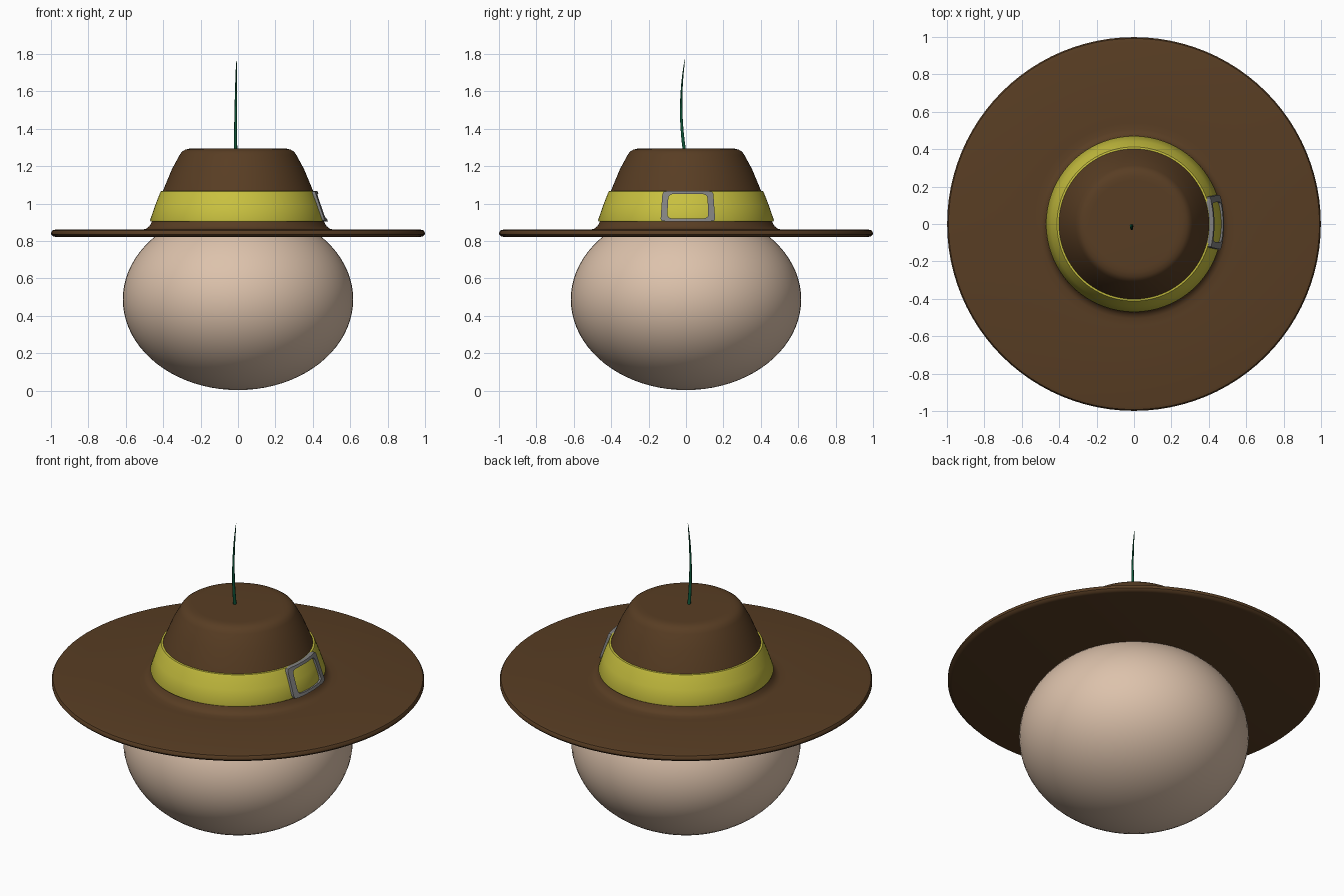
import bpy, bmesh, math

if "Cube" in bpy.data.objects:
    bpy.data.objects.remove(bpy.data.objects["Cube"])


def material(name, rgb):
    m = bpy.data.materials.new(name)
    m.diffuse_color = (*rgb, 1)
    m.use_nodes = True
    m.node_tree.nodes["Principled BSDF"].inputs["Base Color"].default_value = m.diffuse_color
    return m


SKIN = material("pale skin", (0.72, 0.54, 0.41))
BROWN = material("brown felt", (0.098, 0.047, 0.017))
YELLOW = material("yellow ribbon", (0.58, 0.53, 0.05))
GREY = material("grey metal", (0.22, 0.22, 0.22))
GREEN = material("dark green", (0.004, 0.09, 0.04))


def finish(bm, name, mat, angle=40):
    bmesh.ops.remove_doubles(bm, verts=bm.verts, dist=1e-5)
    bmesh.ops.recalc_face_normals(bm, faces=bm.faces)
    me = bpy.data.meshes.new(name)
    bm.to_mesh(me)
    bm.free()
    ob = bpy.data.objects.new(name, me)
    bpy.context.collection.objects.link(ob)
    me.materials.append(mat)
    bpy.ops.object.select_all(action='DESELECT')
    bpy.context.view_layer.objects.active = ob
    ob.select_set(True)
    bpy.ops.object.shade_smooth_by_angle(angle=math.radians(angle))
    return ob


def lathe(name, profile, mat, closed=False, n=96):
    """Spin an (r, z) profile around the z axis."""
    bm = bmesh.new()
    vs = [bm.verts.new((r, 0, z)) for r, z in profile]
    if closed:
        vs.append(vs[0])
    edges = [bm.edges.new(p) for p in zip(vs, vs[1:])]
    bmesh.ops.spin(bm, geom=list(set(vs)) + edges, cent=(0, 0, 0), axis=(0, 0, 1),
                   angle=math.tau, steps=n, use_merge=True)
    return finish(bm, name, mat)


# Head: slightly flattened ball
bm = bmesh.new()
bmesh.ops.create_uvsphere(bm, u_segments=64, v_segments=40, radius=1)
for v in bm.verts:
    v.co = (v.co.x * 0.616, v.co.y * 0.616, 0.488 + v.co.z * 0.485)
finish(bm, "head", SKIN)

# Hat: brim and crown in one profile
lathe("hat", [(0, 0.822), (0.975, 0.822), (0.99, 0.826), (0.999, 0.836), (0.999, 0.846),
              (0.992, 0.857), (0.975, 0.861), (0.54, 0.861), (0.505, 0.862), (0.488, 0.867),
              (0.473, 0.88), (0.462, 0.90), (0.43, 0.985), (0.40, 1.072), (0.353, 1.185),
              (0.312, 1.26), (0.30, 1.277), (0.283, 1.288), (0.26, 1.294), (0.235, 1.295),
              (0, 1.295)], BROWN)

# Ribbon around the crown
lathe("hat_band", [(0.45, 0.905), (0.468, 0.905), (0.470, 0.912), (0.443, 0.99), (0.418, 1.055),
                   (0.412, 1.066), (0.395, 1.068)], YELLOW, closed=True)

# Buckle: rounded frame wrapped over the band on the +x side
NB = 64


def rounded(hw, hh, power):
    pts = []
    for i in range(NB):
        a = math.tau * i / NB
        c, s = math.cos(a), math.sin(a)
        k = (abs(c) ** power + abs(s) ** power) ** (-1 / power)
        pts.append((hw * c * k, hh * s * k))
    return pts


def on_band(u, w, lift):
    y = 0.01 + u * (1 - 0.5 * w)
    z = 0.986 + w
    r = 0.444 - 0.345 * w + lift
    drop = r - math.sqrt(r * r - y * y)
    return (r - 0.75 * drop, y, z)


outer, inner = rounded(0.141, 0.081, 16), rounded(0.107, 0.066, 8)
bm = bmesh.new()
rings = [[bm.verts.new(on_band(u, w, lift)) for u, w in pts]
         for pts, lift in ((outer, -0.02), (outer, 0.009), (inner, 0.009), (inner, -0.02))]
for k in range(4):
    a, b = rings[k], rings[(k + 1) % 4]
    for i in range(NB):
        j = (i + 1) % NB
        bm.faces.new((a[i], a[j], b[j], b[i]))
finish(bm, "buckle", GREY, 30)

# Thin curved stem on top, tapering to a point
bm = bmesh.new()
SEG, SIDES = 16, 10
rows = []
for i in range(SEG + 1):
    t = i / SEG
    cy = -0.008 - 0.075 * t * (1 - t) + 0.002 * t
    cx = -0.013 + 0.005 * t * t
    r = 0.0085 * (1 - t) ** 0.6 + 0.0008
    rows.append([bm.verts.new((cx + r * math.cos(math.tau * k / SIDES),
                               cy + r * math.sin(math.tau * k / SIDES),
                               1.28 + 0.49 * t)) for k in range(SIDES)])
for a, b in zip(rows, rows[1:]):
    for k in range(SIDES):
        j = (k + 1) % SIDES
        bm.faces.new((a[k], a[j], b[j], b[k]))
bm.faces.new(rows[0])
bm.faces.new(rows[-1])
finish(bm, "stem", GREEN, 50)
